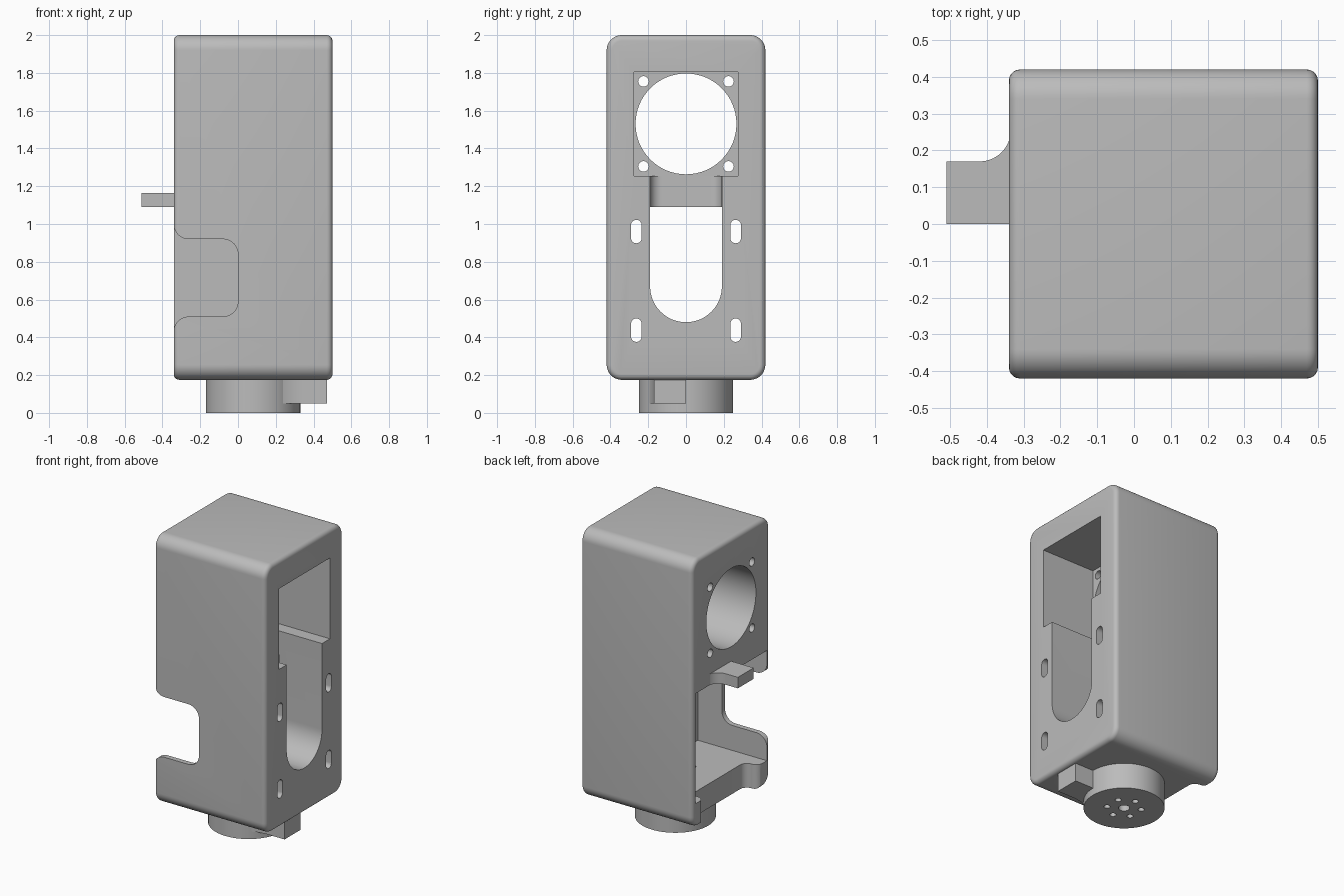
import bpy, bmesh, math
from mathutils import Vector

if "Cube" in bpy.data.objects:
    bpy.data.objects.remove(bpy.data.objects["Cube"])

grey = bpy.data.materials.new("grey plastic")
grey.diffuse_color = (0.5, 0.5, 0.5, 1)
grey.use_nodes = True
grey.node_tree.nodes["Principled BSDF"].inputs["Base Color"].default_value = grey.diffuse_color


def rounded(points, steps=10):
    """Outline from (u, v) or (u, v, radius) corners."""
    out, n = [], len(points)
    for i, p in enumerate(points):
        c = Vector(p[:2])
        r = p[2] if len(p) > 2 else 0
        if not r:
            out.append(c)
            continue
        a = (Vector(points[i - 1][:2]) - c).normalized()
        b = (Vector(points[(i + 1) % n][:2]) - c).normalized()
        half = a.angle(b) / 2
        centre = c + (a + b).normalized() * (r / math.sin(half))
        s = c + a * (r / math.tan(half)) - centre
        e = c + b * (r / math.tan(half)) - centre
        turn = math.atan2(s.x * e.y - s.y * e.x, s.dot(e))
        for k in range(steps + 1):
            t = turn * k / steps
            out.append(centre + Vector((s.x * math.cos(t) - s.y * math.sin(t),
                                        s.x * math.sin(t) + s.y * math.cos(t))))
    return out


def box2(u0, u1, v0, v1, r=0):
    return rounded([(u0, v0, r), (u1, v0, r), (u1, v1, r), (u0, v1, r)])


def circle(u, v, r, n=32):
    return [Vector((u + r * math.cos(2 * math.pi * k / n),
                    v + r * math.sin(2 * math.pi * k / n))) for k in range(n)]


def prism(name, axis, outline, lo, hi, bevel=0):
    """Extrude an outline along an axis; optionally round both end rims."""
    place = {"x": lambda u, v, w: (w, u, v),
             "y": lambda u, v, w: (u, w, v),
             "z": lambda u, v, w: (u, v, w)}[axis]
    bm = bmesh.new()
    ends = [[bm.verts.new(place(p.x, p.y, w)) for p in outline] for w in (lo, hi)]
    caps = [bm.faces.new(e) for e in ends]
    n = len(outline)
    for i in range(n):
        j = (i + 1) % n
        bm.faces.new((ends[0][i], ends[0][j], ends[1][j], ends[1][i]))
    bmesh.ops.recalc_face_normals(bm, faces=bm.faces)
    if bevel:
        rims = [e for f in caps for e in f.edges]
        bmesh.ops.bevel(bm, geom=rims, offset=bevel, segments=5, profile=0.5,
                        affect='EDGES')
    mesh = bpy.data.meshes.new(name)
    bm.to_mesh(mesh)
    bm.free()
    mesh.materials.append(grey)
    ob = bpy.data.objects.new(name, mesh)
    bpy.context.collection.objects.link(ob)
    return ob


def cut(ob, cutters):
    for c in cutters:
        m = ob.modifiers.new("cut", 'BOOLEAN')
        m.operation, m.solver, m.object = 'DIFFERENCE', 'EXACT', c
    dg = bpy.context.evaluated_depsgraph_get()
    mesh = bpy.data.meshes.new_from_object(ob.evaluated_get(dg))
    ob.modifiers.clear()
    ob.data = mesh


# main parts
housing = prism("housing", "x", box2(-0.42, 0.42, 0.175, 2.0, 0.08), -0.34, 0.5, 0.03)
hub = prism("hub", "z", circle(0.08, 0, 0.25, 64), 0, 0.18)
stop = prism("hub_stop", "z", rounded([(0.21, 0), (0.47, 0), (0.47, -0.17), (0.33, -0.17),
             (0.27, -0.18), (0.235, -0.195), (0.21, -0.19)]), 0.05, 0.18)
tab = prism("rear_tab", "z", rounded([(-0.32, 0), (-0.51, 0), (-0.51, 0.17),
            (-0.335, 0.17, 0.085), (-0.335, 0.27), (-0.32, 0.27)]), 1.09, 1.165)

# square pocket, round bore and screw holes
cuts = [prism("cutter", "x", box2(-0.275, 0.275, 1.255, 1.805), 0.1, 0.6),
        prism("cutter", "x", circle(0, 1.53, 0.267, 64), -0.5, 0.2)]
for y in (-0.225, 0.225):
    for z in (1.305, 1.755):
        cuts.append(prism("cutter", "x", circle(y, z, 0.028, 20), -0.5, 0.2))

# long round-ended slot and its rounded end in the shelf
cuts.append(prism("cutter", "x", rounded([(-0.19, 1.3), (-0.19, 0.48, 0.1899),
            (0.19, 0.48, 0.1899), (0.19, 1.3)], 16), 0.15, 0.6))
cuts.append(prism("cutter", "z", rounded([(0.3, -0.19), (0.105, -0.19, 0.06),
            (0.105, 0.19, 0.06), (0.3, 0.19)]), 1.05, 1.3))

# lower bay, open to the rear
cuts.append(prism("cutter", "x", box2(-0.385, 0.385, 0.34, 1.09), -0.6, 0.18))

# side-wall notch and floor notch, both with flared mouths
cuts.append(prism("cutter", "y", rounded([(-0.6, 0.1), (-0.341, 0.1), (-0.341, 0.51, 0.08),
            (0, 0.51, 0.08), (0, 0.92, 0.08), (-0.341, 0.92, 0.08), (-0.341, 1.3),
            (-0.6, 1.3)]), -0.6, -0.3))
cuts.append(prism("cutter", "z", rounded([(-0.6, -0.6), (-0.341, -0.6), (-0.341, -0.29, 0.05),
            (-0.24, -0.29, 0.05), (-0.24, 0.29, 0.05), (-0.341, 0.29, 0.05),
            (-0.341, 0.6), (-0.6, 0.6)]), 0.1, 0.4))

# mounting slots
for y in (-0.263, 0.263):
    for z in (0.438, 0.96):
        cuts.append(prism("cutter", "x", box2(y - 0.028, y + 0.028, z - 0.062, z + 0.062,
                                              0.0279), 0.1, 0.6))

# hub centre hole and ring of screw holes
hub_cuts = [prism("cutter", "z", circle(0.08, 0, 0.035, 24), -0.1, 0.5)]
for k in range(6):
    a = math.radians(30 + 60 * k)
    hub_cuts.append(prism("cutter", "z", circle(0.08 + 0.107 * math.cos(a),
                    0.107 * math.sin(a), 0.02, 16), -0.1, 0.5))

cut(housing, cuts + hub_cuts)
cut(hub, hub_cuts)
for c in cuts + hub_cuts:
    bpy.data.objects.remove(c)

# smooth rounds, sharp edges
for ob in (housing, hub, stop, tab):
    bpy.ops.object.select_all(action='DESELECT')
    ob.select_set(True)
    bpy.context.view_layer.objects.active = ob
    bpy.ops.object.shade_smooth_by_angle(angle=math.radians(30))
